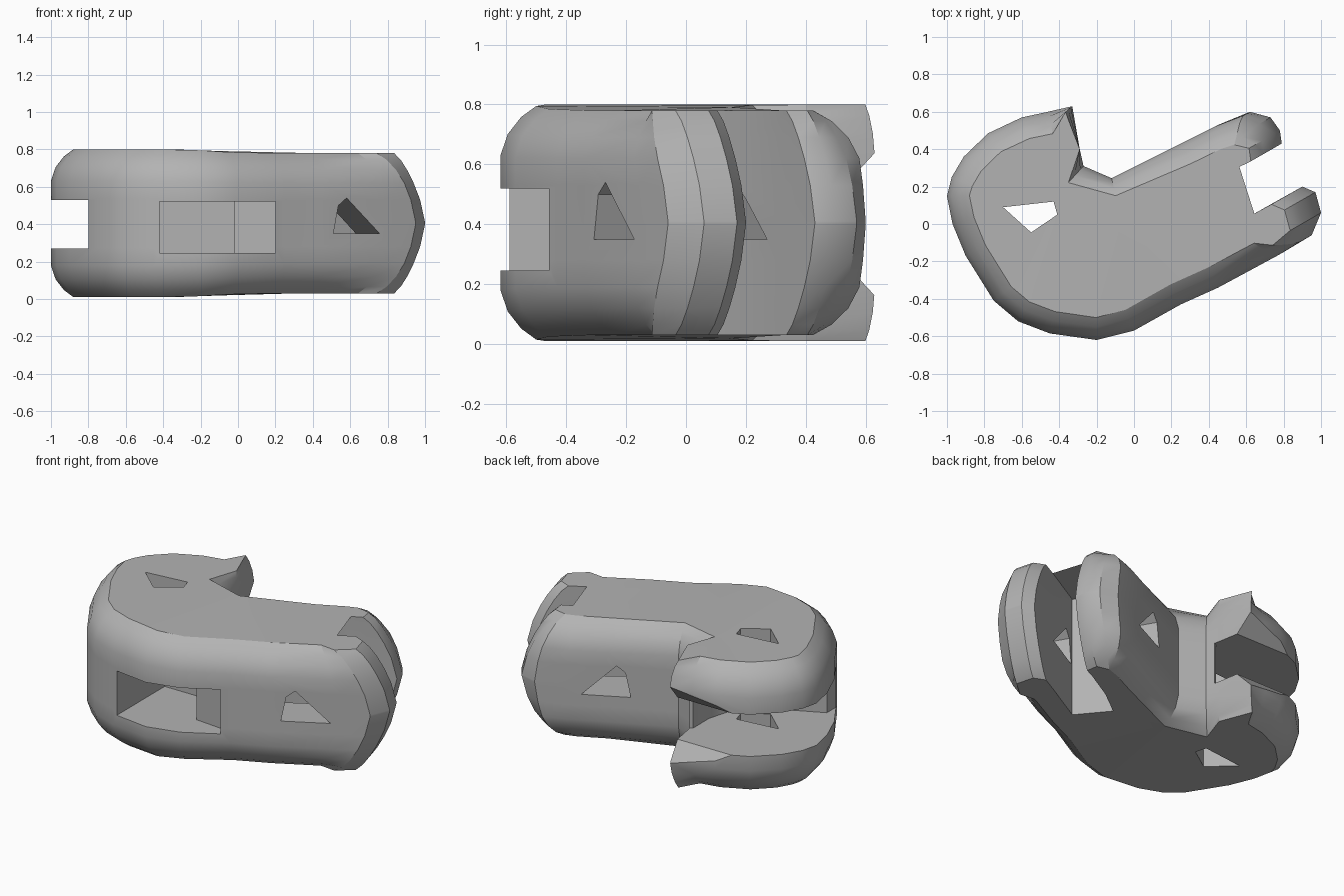
import bpy, bmesh, math
from mathutils import Vector

if "Cube" in bpy.data.objects:
    bpy.data.objects.remove(bpy.data.objects["Cube"])

grey = bpy.data.materials.new("mid_grey")
grey.diffuse_color = (0.45, 0.45, 0.45, 1)
grey.use_nodes = True
grey.node_tree.nodes["Principled BSDF"].inputs["Base Color"].default_value = grey.diffuse_color

# Plan outline, counter-clockwise: x, y, edge rounding, tip rounding
OUTLINE = [
    (-.33, .63, .4, 0), (-.46, .60, 1, 0), (-.60, .57, 1, 0), (-.78, .485, 1, 0), (-.91, .36, 1, 0),
    (-.975, .25, 1, 0), (-1, .15, 1, 0), (-.97, 0, 1, 0), (-.90, -.17, 1, 0),
    (-.75, -.41, 1, 0), (-.62, -.52, 1, 0), (-.45, -.585, 1, 0), (-.2, -.62, 1, 0),
    (0, -.57, 1, 0), (.25, -.43, 1, 0), (.45, -.34, 1, 0), (.8, -.15, 1, .6),
    (.95, -.06, .5, 1), (1, .06, 0, 1), (.97, .17, 0, 1), (.9, .2, 0, 1),
    (.66, .065, 0, .1), (.37, -.1, 0, 0), (.22, .08, 0, 0), (.38, .2, 0, 0),
    (.58, .315, 0, .1), (.79, .43, 0, 1), (.78, .5, 0, 1), (.73, .57, .5, 1),
    (.62, .6, 1, .6), (.45, .53, 1, .2), (.25, .43, 1, 0), (-.12, .245, .8, 0),
    (-.27, .31, 1, 0), (-.29, .40, 0, 0)]
ARM = Vector((.87, .5))
# Depth from face, inward shift of edges, pull-back of arm tips
ROUNDING = [(0, .12, .19), (.035, .07, .15), (.09, .025, .11),
            (.16, 0, .07), (.25, 0, .03), (.37, 0, 0)]


def make_object(name, bm):
    bmesh.ops.recalc_face_normals(bm, faces=bm.faces)
    mesh = bpy.data.meshes.new(name)
    bm.to_mesh(mesh)
    bm.free()
    mesh.materials.append(grey)
    ob = bpy.data.objects.new(name, mesh)
    bpy.context.collection.objects.link(ob)
    return ob


def prism(name, base, shift):
    """Straight cutter from a base polygon and a shift vector."""
    bm = bmesh.new()
    a = [bm.verts.new(p) for p in base]
    b = [bm.verts.new(Vector(p) + Vector(shift)) for p in base]
    n = len(a)
    bm.faces.new(a)
    bm.faces.new(b[::-1])
    for i in range(n):
        bm.faces.new((a[i], a[(i + 1) % n], b[(i + 1) % n], b[i]))
    return make_object(name, bm)


def ring(bm, d, edge, tip, top):
    """One level of the body outline with rounded edges and arm tips."""
    out = []
    for i, (x, y, w, t) in enumerate(OUTLINE):
        p, q = OUTLINE[i - 1], OUTLINE[(i + 1) % len(OUTLINE)]
        tan = Vector((q[0] - p[0], q[1] - p[1])).normalized()
        pos = Vector((x, y)) + Vector((-tan.y, tan.x)) * edge * w - ARM * tip * t
        swell = .02 * max(0, min(1, (.1 - x) / .4)) * (1 - d / .37)
        z = .78 - d + swell if top else .03 + d - swell
        out.append(bm.verts.new((pos.x, pos.y, z)))
    return out


# Body: stacked outline rings
bm = bmesh.new()
rings = [ring(bm, *r, False) for r in ROUNDING] + [ring(bm, *r, True) for r in ROUNDING[::-1]]
n = len(OUTLINE)
for a, b in zip(rings, rings[1:]):
    for i in range(n):
        bm.faces.new((a[i], a[(i + 1) % n], b[(i + 1) % n], b[i]))
caps = [bm.faces.new(rings[0][::-1]), bm.faces.new(rings[-1])]
bmesh.ops.triangulate(bm, faces=caps)
body = make_object("clasp_body", bm)


def flat(points, z):
    return [(x, y, z) for x, y in points]


# Hinge slot between the two ears
slot = [(-1.2, -.6), (-.8, -.6), (-.8, -.24), (-.5, -.1), (-.34, .06), (-.3, .2),
        (-.3, .36), (-.2, .4), (-.2, .8), (-1.2, .8)]
# Pocket in the front wall
pocket = [(-.42, -.8), (.2, -.8), (.2, -.40), (-.02, -.38), (-.02, -.12), (-.42, -.12)]
# Four-sided hole through both ears
ear_hole = [(-.7, .09), (-.55, -.045), (-.41, .05), (-.43, .12)]
# Triangular hole through both arms
across = Vector((-.5, .87, 0))
start = Vector((.625, -.245, 0)) - across * .3
tri = [start + Vector((.87, .5, 0)) * u + Vector((0, 0, z))
       for u, z in ((-.13, .35), (-.1, .5), (-.05, .54), (.15, .35))]

cutters = [
    prism("slot_cutter", flat(slot, .27), (0, 0, .26)),
    prism("ear_flare_cutter", [(-.9, .53, .27), (-.9, .66, .13), (-.9, .66, .67), (-.9, .53, .53)],
          (.75, 0, 0)),
    prism("pocket_cutter", flat(pocket, .245), (0, 0, .275)),
    prism("ear_hole_cutter", flat(ear_hole, -.1), (0, 0, 1)),
    prism("arm_hole_cutter", tri, across * 1.1)]

for c in cutters:
    m = body.modifiers.new(c.name, 'BOOLEAN')
    m.operation, m.solver, m.object = 'DIFFERENCE', 'EXACT', c
bpy.context.view_layer.objects.active = body
body.select_set(True)
for c in cutters:
    bpy.ops.object.modifier_apply(modifier=c.name)
    bpy.data.objects.remove(c)
bpy.ops.object.shade_smooth_by_angle(angle=math.radians(30))
